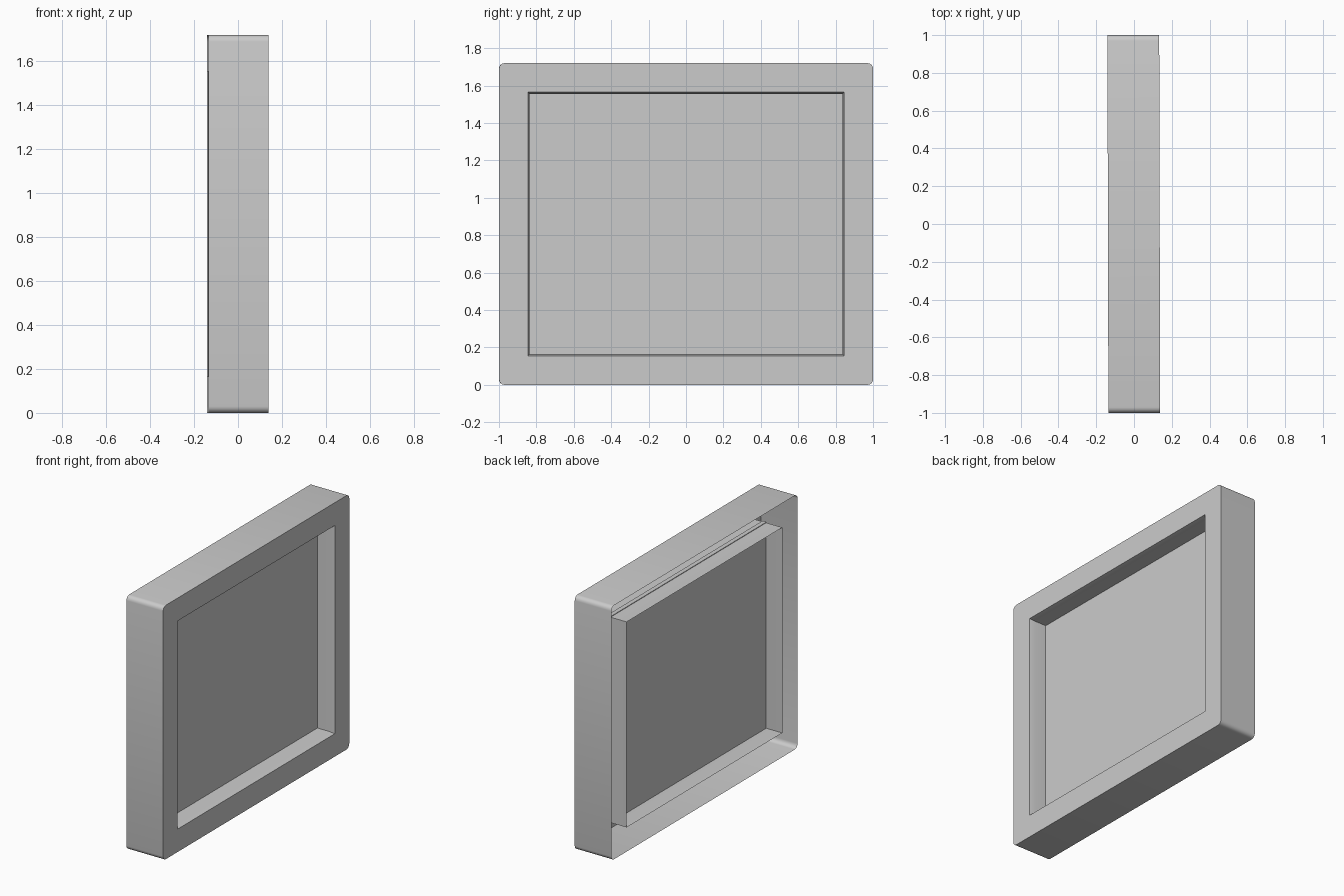
import bpy, bmesh, math

if "Cube" in bpy.data.objects:
    bpy.data.objects.remove(bpy.data.objects["Cube"])

MID_Z = 0.86
BACK, FRONT = -0.138, 0.136
TURN = 0.0026          # the whole piece is turned very slightly about z
SEG = 4                # segments per outer corner


def rounded_loop(x, half_y, half_z, radius):
    """Points of a rounded rectangle in the plane at x."""
    pts = []
    for i, (sy, sz) in enumerate([(1, 1), (-1, 1), (-1, -1), (1, -1)]):
        for k in range(SEG + 1):
            a = math.radians(90 * (i + k / SEG))
            pts.append((x,
                        sy * (half_y - radius) + radius * math.cos(a),
                        MID_Z + sz * (half_z - radius) + radius * math.sin(a)))
    return pts


def make_object(name, bm):
    bmesh.ops.remove_doubles(bm, verts=bm.verts, dist=1e-5)
    bmesh.ops.recalc_face_normals(bm, faces=bm.faces)
    mesh = bpy.data.meshes.new(name)
    bm.to_mesh(mesh)
    bm.free()
    obj = bpy.data.objects.new(name, mesh)
    bpy.context.collection.objects.link(obj)
    obj.rotation_euler.z = TURN
    bpy.ops.object.select_all(action='DESELECT')
    obj.select_set(True)
    bpy.context.view_layer.objects.active = obj
    bpy.ops.object.shade_smooth_by_angle(angle=math.radians(30))
    return obj


def loft(name, sections, cap=False):
    """Join successive rounded rectangles into a skin."""
    bm = bmesh.new()
    loops = [[bm.verts.new(p) for p in rounded_loop(*s)] for s in sections]
    n = len(loops[0])
    for a, b in zip(loops, loops[1:]):
        for i in range(n):
            j = (i + 1) % n
            bm.faces.new((a[i], a[j], b[j], b[i]))
    if cap:
        bm.faces.new(loops[0])
        bm.faces.new(loops[-1])
    return make_object(name, bm)


# Frame shell: outer wall, front face, inner sleeve; hollow and open at the back
loft("frame", [
    (BACK, 1.0, 0.86, 0.03),
    (FRONT, 1.0, 0.86, 0.03),
    (FRONT, 0.845, 0.705, 0.0),
    (FRONT - 0.04, 0.836, 0.696, 0.0),
    (BACK, 0.836, 0.696, 0.0),
])

# Thin pane halfway through the sleeve, its edge just proud of the sleeve
loft("pane", [
    (-0.018, 0.84, 0.70, 0.0),
    (0.012, 0.84, 0.70, 0.0),
], cap=True)
